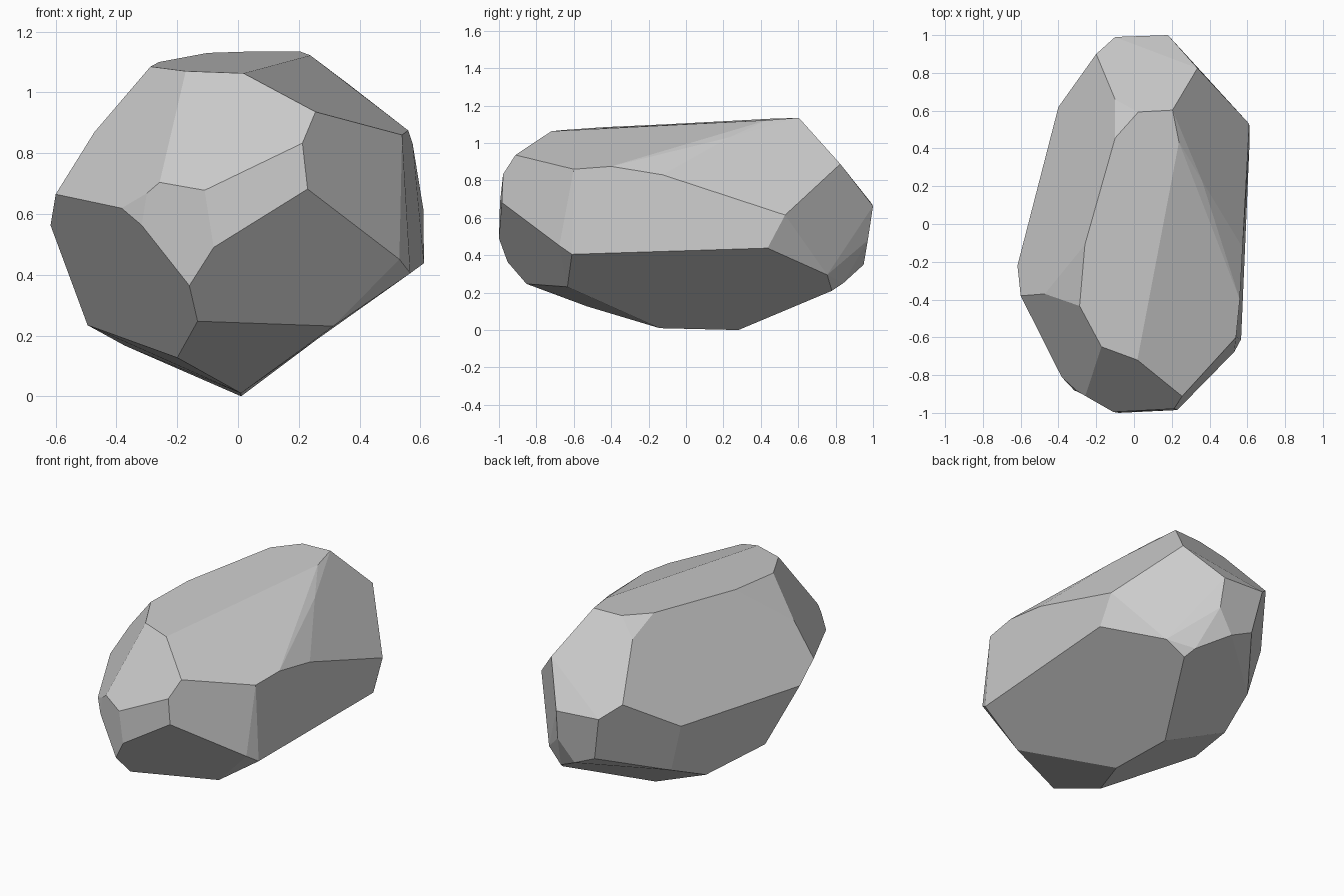
import bpy, bmesh, math

# corners of the chipped stone, grouped by region
corners = [
    # top plateau
    (.204, .603, 1.135), (.023, .593, 1.134), (-.10, .455, 1.13), (-.26, -.11, 1.10),
    (-.288, -.434, 1.085), (-.172, -.65, 1.07), (.018, -.72, 1.063), (.238, .434, 1.122),
    # back end
    (-.10, .66, 1.047), (.336, .825, .888), (.18, 1.0, .663), (-.10, .99, .68),
    (-.20, .90, .763), (-.05, .957, .415), (.09, .95, .35), (.19, .972, .48),
    (.40, .755, .295), (.26, .84, .25), (.29, .78, .21),
    # right flank
    (.36, .23, 1.03), (.56, -.40, .875), (.575, -.125, .83), (.61, .53, .615),
    (.612, .436, .438), (.54, -.60, .86), (.531, -.677, .451), (.567, -.61, .405),
    # front end
    (.255, -.912, .936), (.212, -.978, .833), (.229, -.985, .682), (-.11, -.995, .678),
    (-.258, -.91, .704), (-.30, -.885, .668), (-.383, -.81, .619), (-.317, -.88, .563),
    (-.16, -.954, .364), (-.08, -1.0, .49), (-.133, -.853, .247),
    # left flank
    (-.60, -.38, .665), (-.617, -.22, .563), (-.472, -.37, .87), (-.40, .62, .578),
    (-.32, .60, .28),
    # underside
    (-.495, -.06, .234), (-.373, .34, .167), (-.20, -.53, .127), (.314, -.634, .231),
    (.01, -.14, .01), (.01, .28, 0),
]

# wrap the corners in a convex shell and merge nearly flat facets
bm = bmesh.new()
for c in corners:
    bm.verts.new(c)
hull = bmesh.ops.convex_hull(bm, input=bm.verts)
loose = {g for g in hull["geom_interior"] + hull["geom_unused"]
         if isinstance(g, bmesh.types.BMVert)}
bmesh.ops.delete(bm, geom=list(loose), context='VERTS')
bmesh.ops.dissolve_limit(bm, angle_limit=math.radians(5), verts=bm.verts, edges=bm.edges)
bmesh.ops.recalc_face_normals(bm, faces=bm.faces)

mesh = bpy.data.meshes.new("rock")
bm.to_mesh(mesh)
bm.free()
rock = bpy.data.objects.new("rock", mesh)
bpy.context.collection.objects.link(rock)
